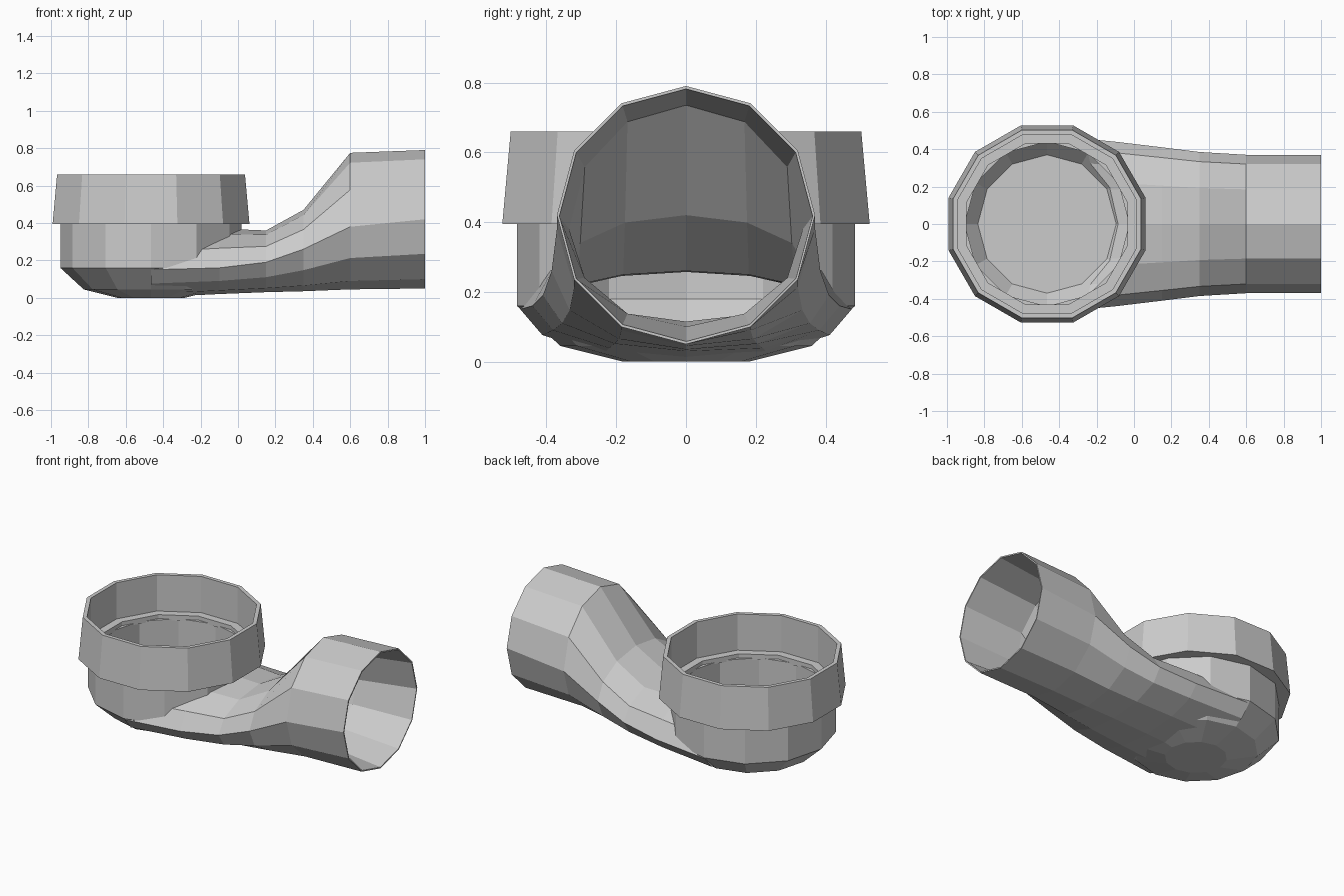
import bpy, bmesh
from math import sin, cos, pi

if "Cube" in bpy.data.objects:
    bpy.data.objects.remove(bpy.data.objects["Cube"])

CX = -0.465   # axis of the upright socket
N = 12


def loft(name, rings, closed=False):
    """Skin a list of point rings; cap the ends, or join last to first."""
    bm = bmesh.new()
    loops = [[bm.verts.new(p) for p in r] for r in rings]
    pairs = list(zip(loops, loops[1:]))
    if closed:
        pairs.append((loops[-1], loops[0]))
    for a, b in pairs:
        for i in range(N):
            j = (i + 1) % N
            bm.faces.new((a[i], a[j], b[j], b[i]))
    if not closed:
        bm.faces.new(loops[0])
        bm.faces.new(loops[-1])
    bmesh.ops.recalc_face_normals(bm, faces=bm.faces)
    me = bpy.data.meshes.new(name)
    bm.to_mesh(me)
    bm.free()
    ob = bpy.data.objects.new(name, me)
    bpy.context.collection.objects.link(ob)
    return ob


def pipe_ring(x, bottom, mid, top, half):
    """Cross-section of the pipe with separate upper and lower heights."""
    pts = []
    for i in range(N):
        a = 2 * pi * i / N
        h = top - mid if sin(a) > 0 else mid - bottom
        pts.append((x, half * cos(a), mid + h * sin(a)))
    return pts


def round_ring(r, z, turn=0.0):
    return [(CX + r * cos(2 * pi * i / N + turn), r * sin(2 * pi * i / N + turn), z)
            for i in range(N)]


def boolean(target, tool, op):
    mod = target.modifiers.new(op, 'BOOLEAN')
    mod.object, mod.operation, mod.solver = tool, op, 'EXACT'
    bpy.context.view_layer.objects.active = target
    bpy.ops.object.modifier_apply(modifier=mod.name)
    bpy.data.objects.remove(tool)


# Outer skin: swept pipe joined to the rounded cup
body = loft("elbow_body", [pipe_ring(*s) for s in (
    (1.0, 0.05, 0.42, 0.79, 0.37), (0.6, 0.045, 0.38, 0.775, 0.37),
    (0.35, 0.035, 0.26, 0.47, 0.385), (0.15, 0.03, 0.19, 0.36, 0.41),
    (-0.1, 0.02, 0.16, 0.37, 0.44), (CX, 0.002, 0.15, 0.34, 0.475))])
cup = loft("cup", [round_ring(*s) for s in (
    (0.18, 0.0), (0.36, 0.045), (0.485, 0.16), (0.485, 0.405))])
boolean(body, cup, 'UNION')

# Hollow: pipe bore rising over the floor, then the cup interior
bore = loft("bore", [pipe_ring(*s) for s in (
    (1.03, 0.055, 0.42, 0.785, 0.365), (0.6, 0.10, 0.38, 0.735, 0.335),
    (0.35, 0.115, 0.26, 0.42, 0.35), (0.15, 0.115, 0.18, 0.26, 0.36),
    (CX, 0.105, 0.17, 0.25, 0.38))])
well = loft("well", [round_ring(*s) for s in (
    (0.37, 0.10), (0.44, 0.18), (0.44, 0.45))])
boolean(body, bore, 'DIFFERENCE')
boolean(body, well, 'DIFFERENCE')

# Flared socket collar with a thin rim and an inner ledge
loft("socket_collar", [round_ring(r, z, pi / 12) for r, z in (
    (0.445, 0.395), (0.545, 0.395), (0.52, 0.66), (0.495, 0.66),
    (0.495, 0.43), (0.445, 0.43))], closed=True)
